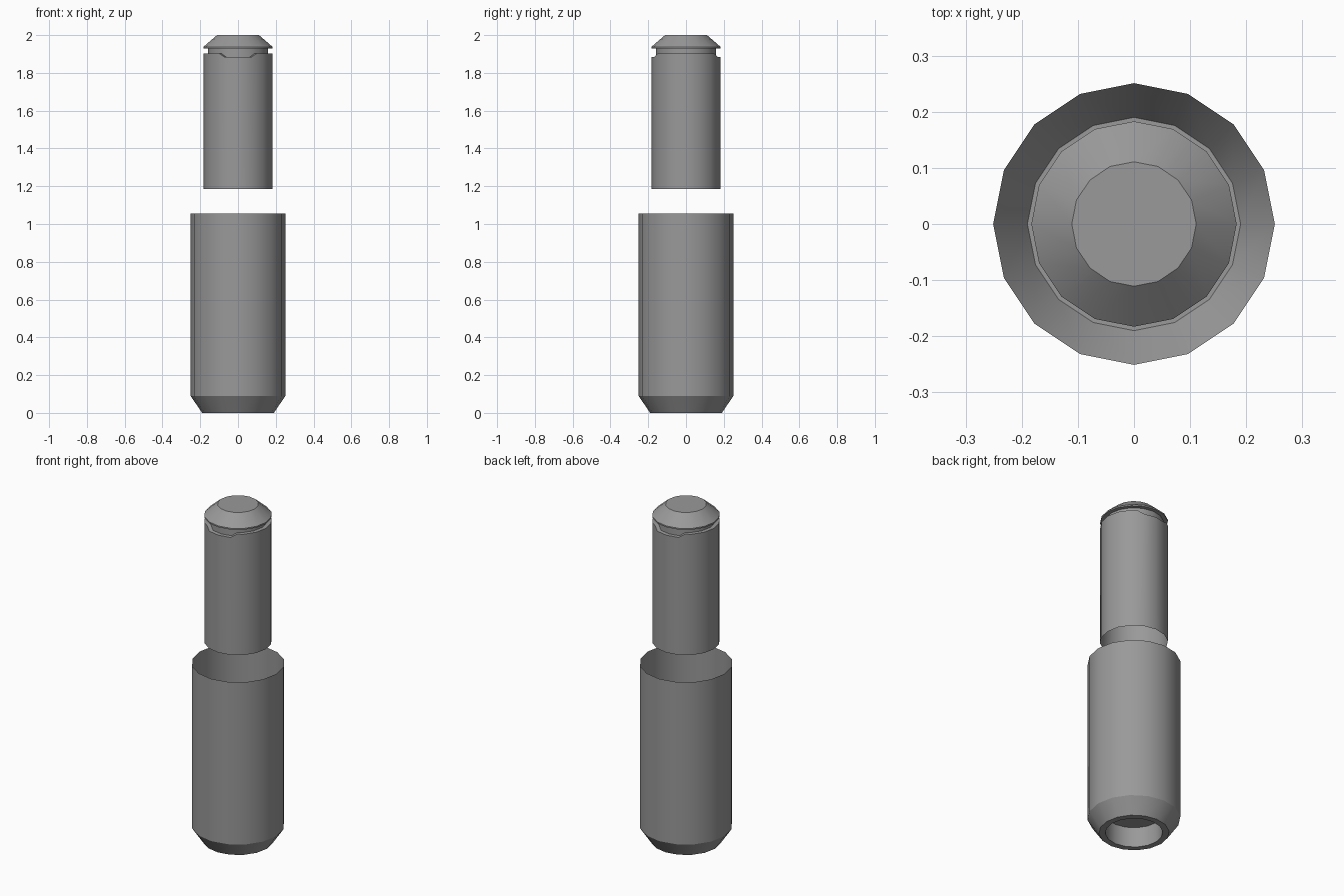
import bpy, math

if "Cube" in bpy.data.objects:
    bpy.data.objects.remove(bpy.data.objects["Cube"])

SIDES = 16

# Dark grey finish shared by both parts
grey = bpy.data.materials.new("dark_grey")
grey.diffuse_color = (0.32, 0.32, 0.32, 1.0)
grey.use_nodes = True
grey.node_tree.nodes["Principled BSDF"].inputs["Base Color"].default_value = grey.diffuse_color


def unit_ring(extra=()):
    """16-sided outline; extra holds (edge index, fraction) points on its straight edges."""
    corner = lambda i: (math.cos(i * math.tau / SIDES), math.sin(i * math.tau / SIDES))
    spots = sorted([(i, 0.0) for i in range(SIDES)] + list(extra))
    ring = []
    for i, f in spots:
        a, b = corner(i), corner(i + 1)
        ring.append((a[0] + (b[0] - a[0]) * f, a[1] + (b[1] - a[1]) * f))
    return ring


def lathe(name, profile, ring, cap_start=False, cap_end=False):
    """Skin rings of (radius, height); height may be a function of the ring point."""
    n = len(ring)
    verts, faces = [], []
    for r, z in profile:
        verts += [(x * r, y * r, z(x, y) if callable(z) else z) for x, y in ring]
    for k in range(len(profile) - 1):
        for i in range(n):
            j = (i + 1) % n
            faces.append((k * n + i, k * n + j, (k + 1) * n + j, (k + 1) * n + i))
    if cap_start:
        faces.append(tuple(reversed(range(n))))
    if cap_end:
        faces.append(tuple(range(len(verts) - n, len(verts))))
    mesh = bpy.data.meshes.new(name)
    mesh.from_pydata(verts, [], faces)
    mesh.materials.append(grey)
    obj = bpy.data.objects.new(name, mesh)
    bpy.context.collection.objects.link(obj)
    bpy.context.view_layer.objects.active = obj
    obj.select_set(True)
    bpy.ops.object.shade_smooth_by_angle(angle=math.radians(32))
    obj.select_set(False)
    return obj


# Lower sleeve: open top, chamfered foot, recessed socket underneath
lathe("lower_sleeve",
      [(0.155, 0.12), (0.155, 0.0), (0.19, 0.0), (0.251, 0.09), (0.251, 1.055)],
      unit_ring(), cap_start=True)

# Upper shaft: open bottom, rim dipping at front and back, neck and bevelled cap
dips = [(2, 0.5), (5, 0.5), (10, 0.5), (13, 0.5)]


def rim(x, y):
    return 1.883 if abs(x) < 0.45 else 1.903


lathe("upper_shaft",
      [(0.183, 1.185), (0.183, rim), (0.16, rim), (0.16, 1.93),
       (0.183, 1.93), (0.183, 1.938), (0.111, 2.0)],
      unit_ring(dips), cap_end=True)
